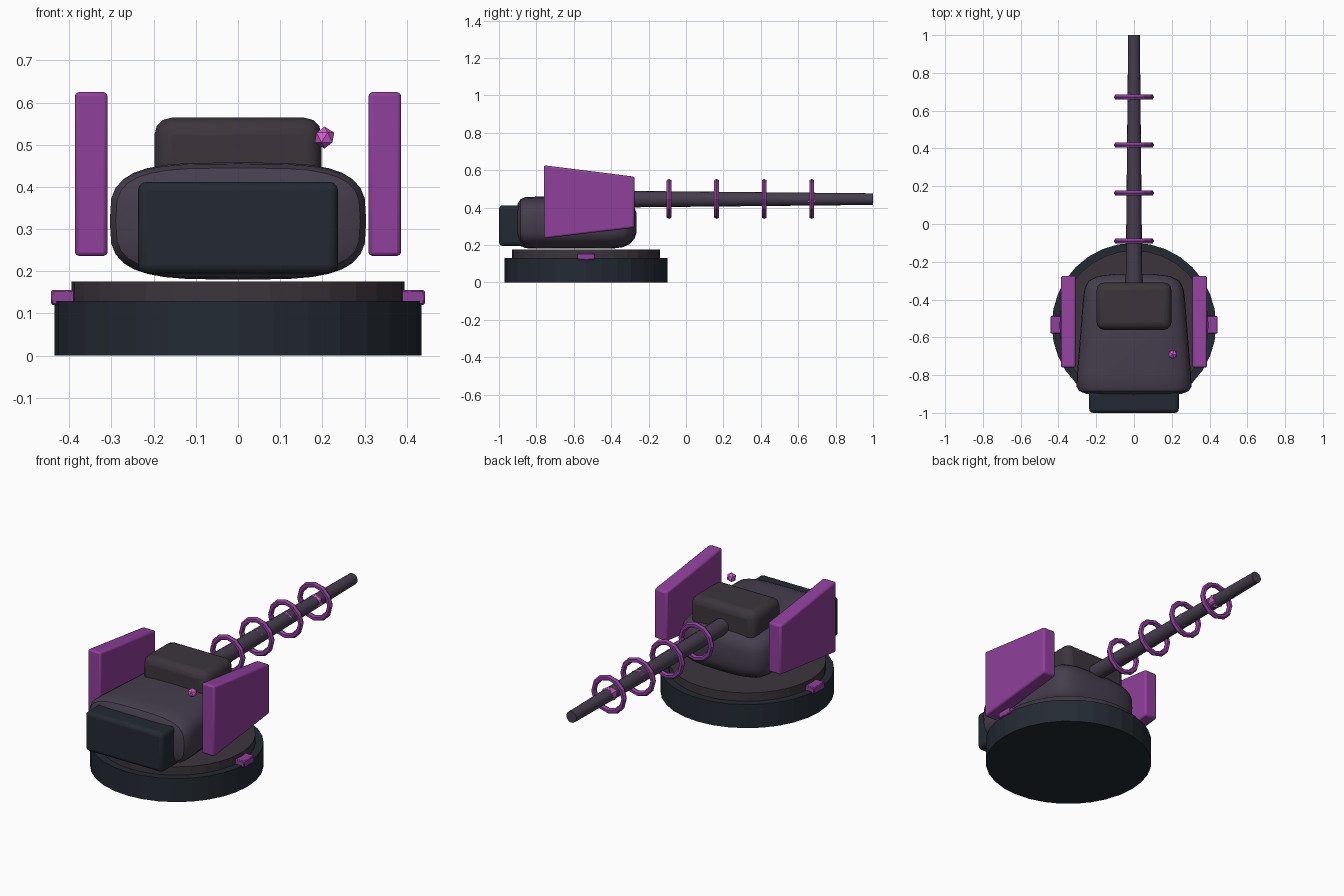
import bpy, bmesh
from math import pi, cos, sin, radians, copysign

if "Cube" in bpy.data.objects:
    bpy.data.objects.remove(bpy.data.objects["Cube"])


def material(name, rgb):
    m = bpy.data.materials.new(name)
    m.diffuse_color = (*rgb, 1)
    m.use_nodes = True
    m.node_tree.nodes["Principled BSDF"].inputs["Base Color"].default_value = m.diffuse_color
    return m


DARK = material("dark_slate", (0.017, 0.023, 0.033))
HULL = material("hull_grey", (0.06, 0.048, 0.075))
DECK = material("deck_brown", (0.045, 0.036, 0.045))
PURPLE = material("purple", (0.28, 0.05, 0.33))
PINK = material("bright_pink", (0.65, 0.11, 0.65))


def finish(ob, name, mat, bevel=0, segs=2, smooth=True):
    ob.name = name
    ob.data.materials.append(mat)
    if bevel:
        b = ob.modifiers.new("bevel", 'BEVEL')
        b.width, b.segments = bevel, segs
    if smooth:
        bpy.ops.object.select_all(action='DESELECT')
        ob.select_set(True)
        bpy.context.view_layer.objects.active = ob
        bpy.ops.object.shade_smooth_by_angle(angle=radians(35))
    return ob


def mesh_object(verts, faces):
    bm = bmesh.new()
    vs = [bm.verts.new(v) for v in verts]
    for f in faces:
        bm.faces.new([vs[i] for i in f])
    bmesh.ops.recalc_face_normals(bm, faces=bm.faces)
    me = bpy.data.meshes.new("part")
    bm.to_mesh(me)
    bm.free()
    ob = bpy.data.objects.new("part", me)
    bpy.context.collection.objects.link(ob)
    return ob


def prism(profile, x0, x1):
    """Extrude a (y, z) profile along x."""
    n = len(profile)
    verts = [(x, y, z) for x in (x0, x1) for y, z in profile]
    sides = [(i, (i + 1) % n, n + (i + 1) % n, n + i) for i in range(n)]
    return mesh_object(verts, [range(n), range(n, 2 * n)] + sides)


def box(x0, x1, y0, y1, z0, z1):
    return prism([(y0, z0), (y1, z0), (y1, z1), (y0, z1)], x0, x1)


def disc(name, r, z0, z1, mat):
    bpy.ops.mesh.primitive_cylinder_add(vertices=32, radius=r, depth=z1 - z0,
                                        location=(0, -0.535, (z0 + z1) / 2))
    finish(bpy.context.object, name, mat, smooth=False)


def gem(name, r, loc):
    bpy.ops.mesh.primitive_ico_sphere_add(subdivisions=1, radius=r, location=loc)
    finish(bpy.context.object, name, PINK, smooth=False)


# Round base with a smaller turntable
disc("base_disc", 0.435, 0, 0.13, DARK)
disc("turntable", 0.395, 0.13, 0.176, DECK)

# Rounded hull: rows of (y, half width, bottom, top) with superellipse sections
rows = [(-0.905, 0.20, 0.25, 0.39), (-0.90, 0.25, 0.22, 0.42),
        (-0.885, 0.29, 0.195, 0.445), (-0.86, 0.304, 0.183, 0.455),
        (-0.80, 0.302, 0.18, 0.458), (-0.40, 0.270, 0.18, 0.458),
        (-0.34, 0.262, 0.187, 0.452), (-0.30, 0.24, 0.205, 0.43),
        (-0.275, 0.19, 0.235, 0.40), (-0.265, 0.10, 0.265, 0.37)]
N = 32
verts = []
for y, w, zb, zt in rows:
    for i in range(N):
        a = 2 * pi * i / N
        c, s = (copysign(abs(t) ** (2 / 3.5), t) for t in (cos(a), sin(a)))
        verts.append((w * c, y, (zb + zt) / 2 + (zt - zb) / 2 * s))
faces = [(r * N + i, r * N + (i + 1) % N, (r + 1) * N + (i + 1) % N, (r + 1) * N + i)
         for r in range(len(rows) - 1) for i in range(N)]
faces += [range(N), range((len(rows) - 1) * N, len(rows) * N)]
finish(mesh_object(verts, faces), "hull", HULL)

# Rear counterweight and upper housing
finish(box(-0.237, 0.237, -1.0, -0.84, 0.195, 0.412), "rear_block", DARK, 0.02, 3)
finish(box(-0.198, 0.198, -0.56, -0.31, 0.36, 0.564), "upper_housing", DECK, 0.04, 3)

# Tapered barrel
bpy.ops.mesh.primitive_cone_add(vertices=16, radius1=0.045, radius2=0.031, depth=1.4,
                                location=(0, 0.3, 0.445), rotation=(-pi / 2, 0, 0))
finish(bpy.context.object, "barrel", HULL)

# Rings with glowing cores along the barrel
for k in range(4):
    loc = (0, -0.09 + 0.254 * k, 0.446)
    bpy.ops.mesh.primitive_torus_add(major_radius=0.092, minor_radius=0.015,
                                     major_segments=12, minor_segments=6,
                                     location=loc, rotation=(pi / 2, 0, 0))
    finish(bpy.context.object, f"barrel_ring_{k + 1}", PURPLE, smooth=False)
    gem(f"ring_core_{k + 1}", 0.043, loc)

# Side plates and base lugs, one per side
for s, side in ((-1, "left"), (1, "right")):
    plate = [(-0.76, 0.235), (-0.275, 0.292), (-0.275, 0.565), (-0.76, 0.626)]
    finish(prism(plate, s * 0.309, s * 0.387), f"side_plate_{side}", PURPLE, 0.01)
    finish(box(*sorted((s * 0.37, s * 0.443)), -0.58, -0.487, 0.12, 0.156),
           f"base_lug_{side}", PURPLE, 0.004, 1)

# Small floating sensor gem
gem("sensor_gem", 0.026, (0.205, -0.69, 0.517))
